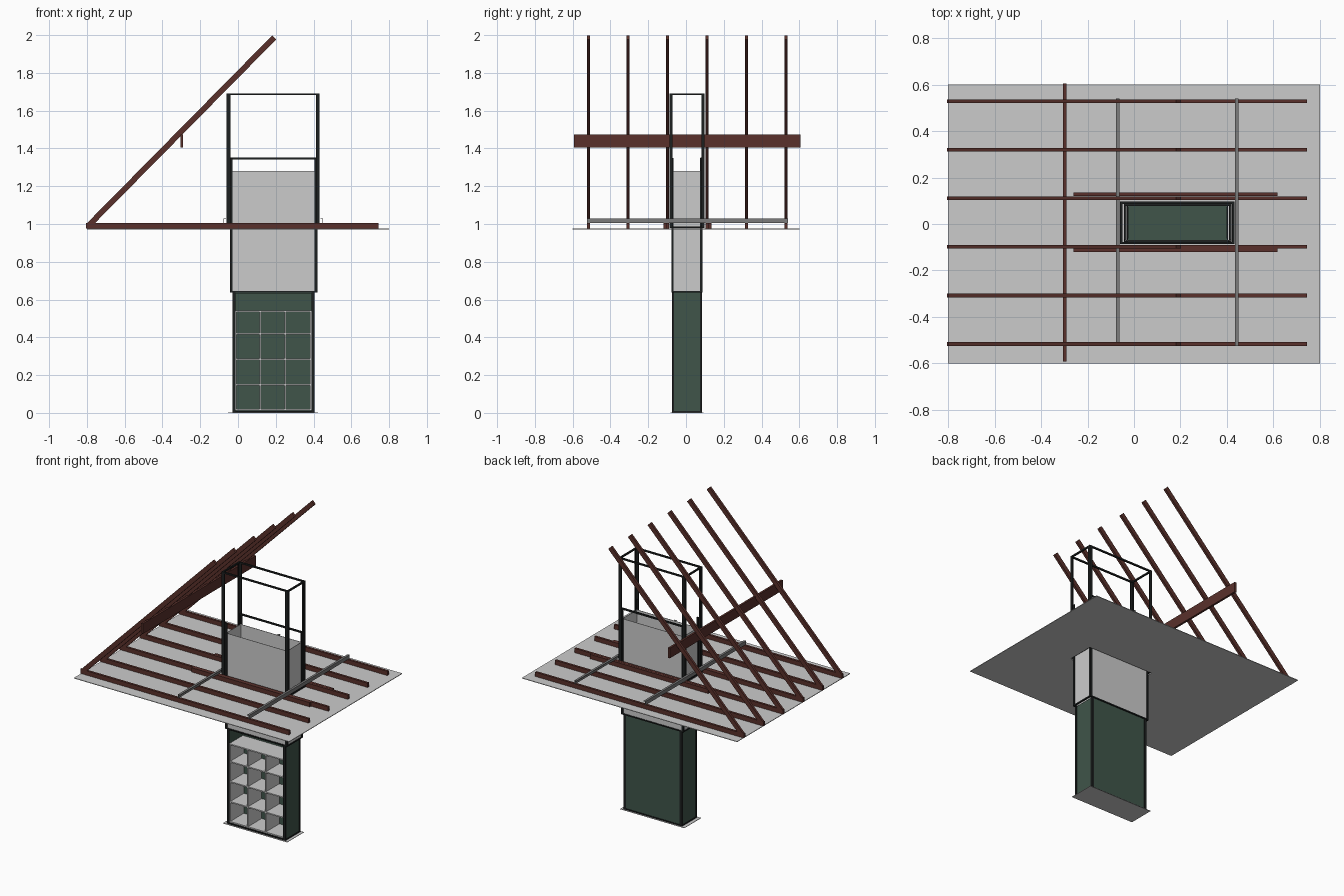
import bpy, math
from mathutils import Matrix, Vector

if "Cube" in bpy.data.objects:
    bpy.data.objects.remove(bpy.data.objects["Cube"])

def material(name, rgb):
    m = bpy.data.materials.new(name)
    m.diffuse_color = (*rgb, 1)
    m.use_nodes = True
    m.node_tree.nodes["Principled BSDF"].inputs["Base Color"].default_value = m.diffuse_color
    return m

BLACK = material("black_steel", (0.012, 0.014, 0.014))
GREEN = material("green_panel", (0.05, 0.09, 0.068))
BROWN = material("timber", (0.10, 0.030, 0.024))
STEEL = material("grey_steel", (0.2, 0.2, 0.2))

def mesh(name, boxes, mat=None):
    """One object made of axis aligned boxes (x0, x1, y0, y1, z0, z1)."""
    verts, faces = [], []
    for x0, x1, y0, y1, z0, z1 in boxes:
        n = len(verts)
        verts += [(x, y, z) for z in (z0, z1) for x, y in ((x0, y0), (x1, y0), (x1, y1), (x0, y1))]
        quads = [(3, 2, 1, 0), (4, 5, 6, 7)] + [(i, (i + 1) % 4, (i + 1) % 4 + 4, i + 4) for i in range(4)]
        faces += [tuple(n + i for i in q) for q in quads]
    me = bpy.data.meshes.new(name)
    me.from_pydata(verts, [], faces)
    ob = bpy.data.objects.new(name, me)
    bpy.context.collection.objects.link(ob)
    if mat:
        me.materials.append(mat)
    return ob

CY = 0.005   # centre line of the lift in y
T = 0.004    # sheet and angle thickness

def angle_posts(name, x0, x1, hy, z0, z1, fx, fy):
    """Four L-section corner posts."""
    b = []
    for px, sx in ((x0, 1), (x1, -1)):
        for py, sy in ((CY - hy, 1), (CY + hy, -1)):
            for w, d in ((fx, T), (T, fy)):
                xs, ys = sorted((px, px + sx * w)), sorted((py, py + sy * d))
                b.append((*xs, *ys, z0, z1))
    mesh(name, b, BLACK)

def ring(x0, x1, hy, z0, z1, t=0.01):
    """Four rails or walls around a rectangle."""
    a, b = CY - hy, CY + hy
    return [(x0, x1, a, a + t, z0, z1), (x0, x1, b - t, b, z0, z1),
            (x0, x0 + t, a + t, b - t, z0, z1), (x1 - t, x1, a + t, b - t, z0, z1)]

# Ceiling board with the lift opening
Z0, Z1 = 0.972, 0.976
mesh("ceiling_board", [(-0.8, -0.06, -0.6, 0.6, Z0, Z1), (0.43, 0.8, -0.6, 0.6, Z0, Z1),
                       (-0.06, 0.43, -0.6, CY - 0.09, Z0, Z1), (-0.06, 0.43, CY + 0.09, 0.6, Z0, Z1)])

# Joists and 45 degree rafters
start, end = Vector((-0.788, 0, 0.995)), Vector((0.192, 0, 1.988))
mid, span = (start + end) / 2, end - start
for i in range(6):
    y = 0.006 + (i - 2.5) * 0.209
    mesh(f"joist_{i + 1}", [(-0.805, 0.745, y - 0.008, y + 0.008, 0.976, 1.005)], BROWN)
    h = span.length / 2
    r = mesh(f"rafter_{i + 1}", [(-h, h, -0.008, 0.008, -0.015, 0.015)], BROWN)
    r.data.transform(Matrix.Translation((mid.x, y, mid.z)) @ Matrix.Rotation(-math.atan2(span.z, span.x), 4, 'Y'))

# Purlin under the rafters, trimmers beside the opening
mesh("purlin", [(-0.305, -0.291, -0.592, 0.606, 1.405, 1.473)], BROWN)
for s, n in ((-1, "front"), (1, "back")):
    y = 0.008 + s * 0.12
    mesh(f"{n}_trimmer", [(-0.26, 0.617, y - 0.008, y + 0.008, 0.976, 1.005)], BROWN)

# Steel angles carrying the lift on the joists
for n, a, b, v in (("left", -0.078, -0.063, -0.078), ("right", 0.436, 0.451, 0.447)):
    mesh(f"{n}_support_angle", [(a, b, -0.525, 0.54, 1.026, 1.030),
                                (v, v + T, -0.525, 0.54, 1.005, 1.026)], STEEL)

# Outer fixed frame
angle_posts("outer_posts", -0.06, 0.432, 0.092, 0.98, 1.69, 0.02, 0.016)
mesh("outer_top_rails", ring(-0.06, 0.432, 0.092, 1.682, 1.692), BLACK)
mesh("outer_bottom_rails", ring(-0.06, 0.432, 0.092, 0.978, 0.988), BLACK)

# Middle telescoping frame with grey sheets
angle_posts("middle_posts", -0.043, 0.42, 0.083, 0.64, 1.35, 0.015, 0.013)
mesh("middle_bottom_rails", ring(-0.043, 0.42, 0.083, 0.638, 0.646), BLACK)
mesh("middle_back_rail", [(-0.043, 0.42, CY + 0.073, CY + 0.083, 1.342, 1.352)], BLACK)
mesh("middle_sheets", ring(-0.039, 0.416, 0.079, 0.646, 1.28, 0.003))

# Cabin: posts, rails, green walls and roof, open front
X0, X1, HY = -0.03, 0.405, 0.08
angle_posts("cabin_posts", X0, X1, HY, 0.003, 0.64, 0.017, 0.012)
mesh("cabin_bottom_rails", ring(X0, X1, HY, 0.003, 0.010), BLACK)
walls = ring(X0 + T, X1 - T, HY - T, 0.006, 0.636, 0.003)[1:]
mesh("cabin_walls", walls + [(X0 + T, X1 - T, CY - HY + T, CY + HY - T, 0.632, 0.638)], GREEN)
mesh("cabin_floor", [(-0.053, 0.424, CY - 0.088, CY + 0.088, 0.0, 0.003)])

# Pigeonhole shelves: four rows of three
S0, S1, F, B = -0.017, 0.389, CY - 0.074, CY + 0.07
shelves = [(S0, S1, F, B, z - 0.004, z + 0.004) for z in (0.016, 0.15, 0.285, 0.42, 0.537)]
mesh("shelf_boards", shelves)
mesh("shelf_dividers", [(x - 0.004, x + 0.004, F + 0.001, B - 0.001, 0.016, 0.537) for x in (-0.013, 0.119, 0.251, 0.385)])
